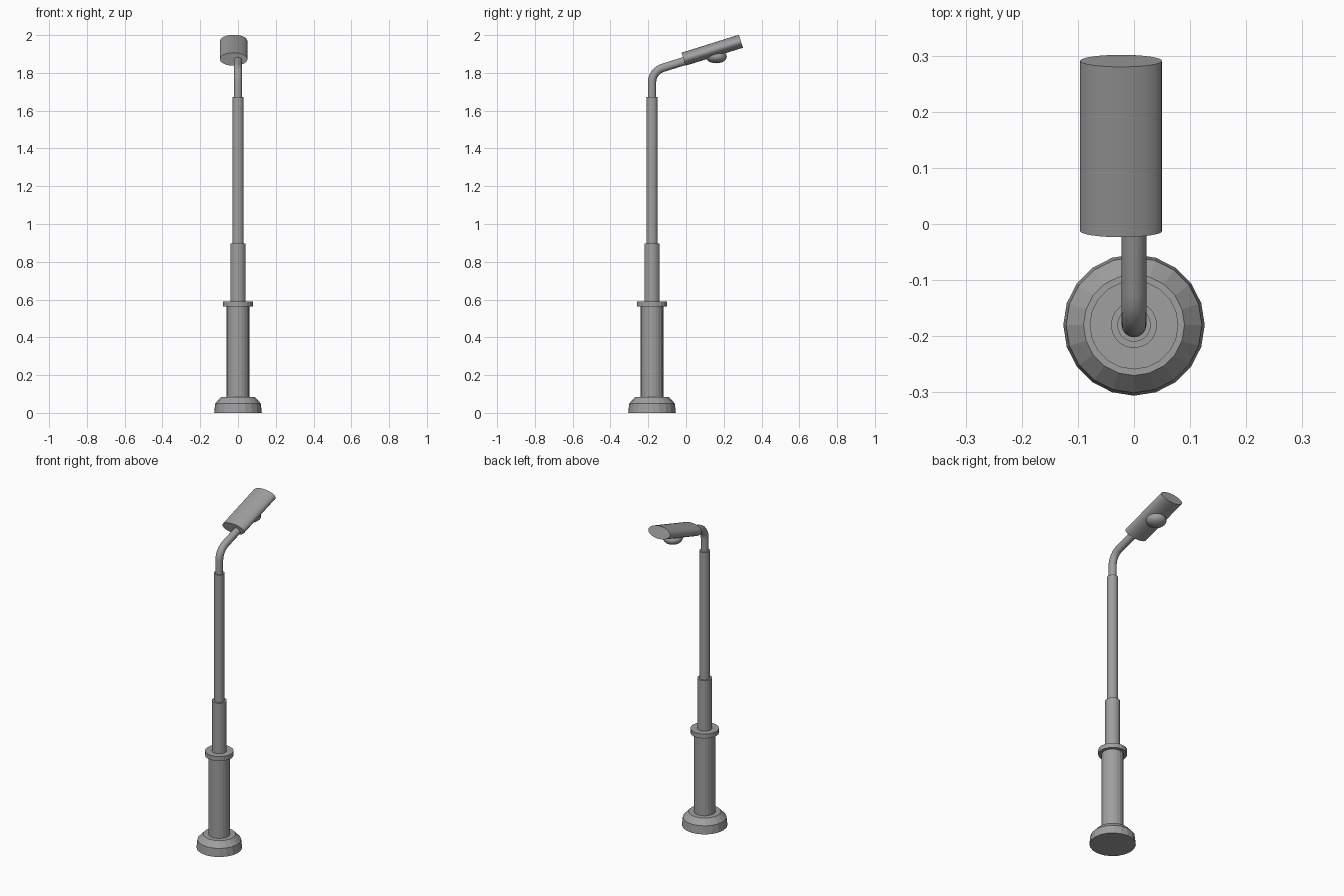
import bpy, bmesh, math
from mathutils import Matrix, Vector

cube = bpy.data.objects.get("Cube")
if cube:
    bpy.data.objects.remove(cube, do_unlink=True)

POLE_Y = -0.18
SIDES = 20
TILT = math.radians(17.4)

grey = bpy.data.materials.new("grey metal")
grey.use_nodes = True
grey.diffuse_color = (0.35, 0.35, 0.35, 1)
grey.node_tree.nodes["Principled BSDF"].inputs["Base Color"].default_value = (0.35, 0.35, 0.35, 1)


def finish(name, bm, smooth=False):
    bmesh.ops.recalc_face_normals(bm, faces=bm.faces)
    mesh = bpy.data.meshes.new(name)
    bm.to_mesh(mesh)
    bm.free()
    mesh.materials.append(grey)
    obj = bpy.data.objects.new(name, mesh)
    bpy.context.collection.objects.link(obj)
    if smooth:
        bpy.ops.object.select_all(action='DESELECT')
        obj.select_set(True)
        bpy.context.view_layer.objects.active = obj
        bpy.ops.object.shade_smooth_by_angle(angle=math.radians(35))
    return obj


def skin(bm, rings):
    """Join rings of vertices into a closed tube."""
    n = len(rings[0])
    for a, b in zip(rings, rings[1:]):
        for i in range(n):
            j = (i + 1) % n
            bm.faces.new((a[i], a[j], b[j], b[i]))
    bm.faces.new(rings[0])
    bm.faces.new(rings[-1])


def turned(name, profile):
    """Turn a (radius, height) profile around the pole axis."""
    bm = bmesh.new()
    rings = []
    for r, z in profile:
        angles = [math.tau * i / SIDES for i in range(SIDES)]
        rings.append([bm.verts.new((r * math.cos(a), POLE_Y + r * math.sin(a), z)) for a in angles])
    skin(bm, rings)
    return finish(name, bm)


# Stepped pole
turned("base", [(0.126, 0), (0.121, 0.05), (0.09, 0.083)])
turned("lower_column", [(0.06, 0.08), (0.06, 0.565)])
turned("collar", [(0.079, 0.563), (0.079, 0.59)])
turned("middle_column", [(0.041, 0.585), (0.041, 0.897)])
turned("upper_column", [(0.03, 0.89), (0.03, 1.672)])

# Bent arm: straight rise, arc, then a sloping run into the lamp head
BEND, BEND_Z, STEPS = 0.08, 1.75, 6
path = [(POLE_Y, 1.66, 0)]
for k in range(STEPS + 1):
    t = (math.pi / 2 - TILT) * k / STEPS
    path.append((POLE_Y + BEND * (1 - math.cos(t)), BEND_Z + BEND * math.sin(t), t))
y, z, t = path[-1]
path.append((y + 0.14 * math.cos(TILT), z + 0.14 * math.sin(TILT), t))

bm = bmesh.new()
rings = []
for y, z, t in path:
    across = Vector((0, math.cos(t), -math.sin(t)))
    ring = []
    for i in range(16):
        a = math.tau * i / 16
        offset = Vector((math.cos(a), 0, 0)) + across * math.sin(a)
        ring.append(bm.verts.new(Vector((0, y, z)) + offset * 0.022))
    rings.append(ring)
skin(bm, rings)
finish("arm", bm, smooth=True)

# Flattened, tilted lamp head
bm = bmesh.new()
bmesh.ops.create_cone(bm, cap_ends=True, segments=32, radius1=1, radius2=1, depth=1)
bm.transform(Matrix.Translation((-0.023, 0.139, 1.92))
             @ Matrix.Rotation(TILT, 4, 'X')
             @ Matrix.Diagonal((0.073, 0.318, 0.036, 1))
             @ Matrix.Rotation(math.pi / 2, 4, 'X'))
finish("lamp_head", bm, smooth=True)

# Squashed bulb under the head
bm = bmesh.new()
bmesh.ops.create_uvsphere(bm, u_segments=24, v_segments=12, radius=1)
bm.transform(Matrix.Translation((-0.023, 0.16, 1.886))
             @ Matrix.Diagonal((0.056, 0.056, 0.035, 1)))
finish("bulb", bm, smooth=True)
